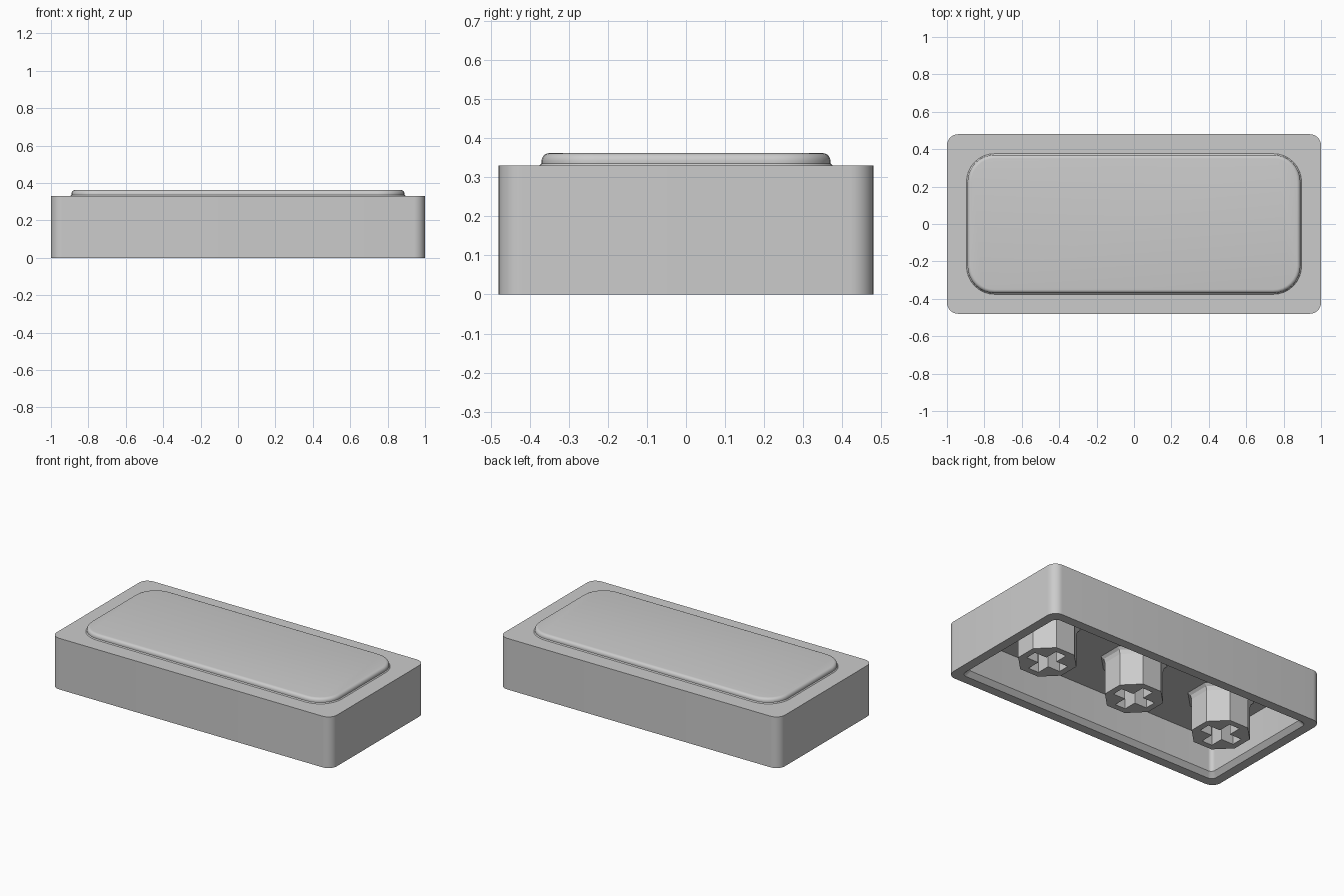
import bpy, bmesh
from math import cos, sin, pi, radians

cube = bpy.data.objects.get("Cube")
if cube:
    bpy.data.objects.remove(cube)

grey = bpy.data.materials.new("plain grey")
grey.use_nodes = True
colour = (0.6, 0.6, 0.6, 1)
grey.diffuse_color = colour
grey.node_tree.nodes["Principled BSDF"].inputs["Base Color"].default_value = colour


def rounded_rect(hx, hy, r, z, steps=8):
    """Ring of points round a rectangle with rounded corners."""
    ring = []
    for k, (sx, sy) in enumerate([(1, 1), (-1, 1), (-1, -1), (1, -1)]):
        for i in range(steps + 1):
            a = (k + i / steps) * pi / 2
            ring.append((sx * (hx - r) + r * cos(a), sy * (hy - r) + r * sin(a), z))
    return ring


def octagon(r, z):
    return [(r * cos((k + 0.5) * pi / 4), r * sin((k + 0.5) * pi / 4), z) for k in range(8)]


def cross(length, half, z):
    """Plus-shaped ring, turned quarter by quarter."""
    ring, x, y = [], (length, half, half), (half, half, length)
    for k in range(4):
        c, s = round(cos(k * pi / 2)), round(sin(k * pi / 2))
        ring += [(c * a - s * b, s * a + c * b, z) for a, b in zip(x, y)]
    return ring


def loft(name, rings, location=(0, 0, 0)):
    """Skin a stack of rings and close both ends."""
    bm = bmesh.new()
    loops = [[bm.verts.new(p) for p in ring] for ring in rings]
    for a, b in zip(loops, loops[1:]):
        for i in range(len(a)):
            j = (i + 1) % len(a)
            bm.faces.new((a[i], a[j], b[j], b[i]))
    bm.faces.new(loops[0][::-1])
    bm.faces.new(loops[-1])
    bmesh.ops.recalc_face_normals(bm, faces=bm.faces)
    mesh = bpy.data.meshes.new(name)
    bm.to_mesh(mesh)
    bm.free()
    mesh.materials.append(grey)
    obj = bpy.data.objects.new(name, mesh)
    obj.location = location
    bpy.context.collection.objects.link(obj)
    return obj


def smooth(obj, angle=35):
    bpy.ops.object.select_all(action="DESELECT")
    obj.select_set(True)
    bpy.context.view_layer.objects.active = obj
    bpy.ops.object.shade_smooth_by_angle(angle=radians(angle))


HX, HY, TOP, CEILING = 1.0, 0.48, 0.33, 0.25

# Hollow case: ceiling, inner wall, bevelled rim, outer wall, top
case_profile = [(0.085, CEILING), (0.085, 0.03), (0.06, 0.0), (0.0, 0.0), (0.0, TOP)]
smooth(loft("case_body", [rounded_rect(HX - d, HY - d, 0.06 - d * 0.4, z)
                          for d, z in case_profile]))

# Raised pad with a small cove at its foot and a rounded upper edge
PX, PY, PR, EDGE = 0.89, 0.37, 0.145, 0.02
pad_profile = [(-0.006, TOP - 0.01), (-0.006, TOP), (0, TOP + 0.006)]
pad_profile += [(EDGE * (1 - cos(i * pi / 10)), 0.342 + EDGE * sin(i * pi / 10)) for i in range(6)]
smooth(loft("top_pad", [rounded_rect(PX - d, PY - d, PR - d, z) for d, z in pad_profile]))

# Three eight-sided stems, each with a cross-shaped socket
for label, x in (("right", -0.65), ("middle", 0), ("left", 0.65)):
    stem = loft(label + "_stem", [octagon(r, z) for r, z in
                                  ((0.175, 0.005), (0.175, 0.21), (0.182, 0.235), (0.2, 0.252))], (x, 0, 0))
    cutter = loft(label + "_socket_cutter", [cross(0.123, 0.037, z) for z in (-0.05, 0.21)], (x, 0, 0))
    cutter.hide_render = True
    cutter.hide_set(True)
    cut = stem.modifiers.new("socket", "BOOLEAN")
    cut.operation = "DIFFERENCE"
    cut.solver = "EXACT"
    cut.object = cutter
